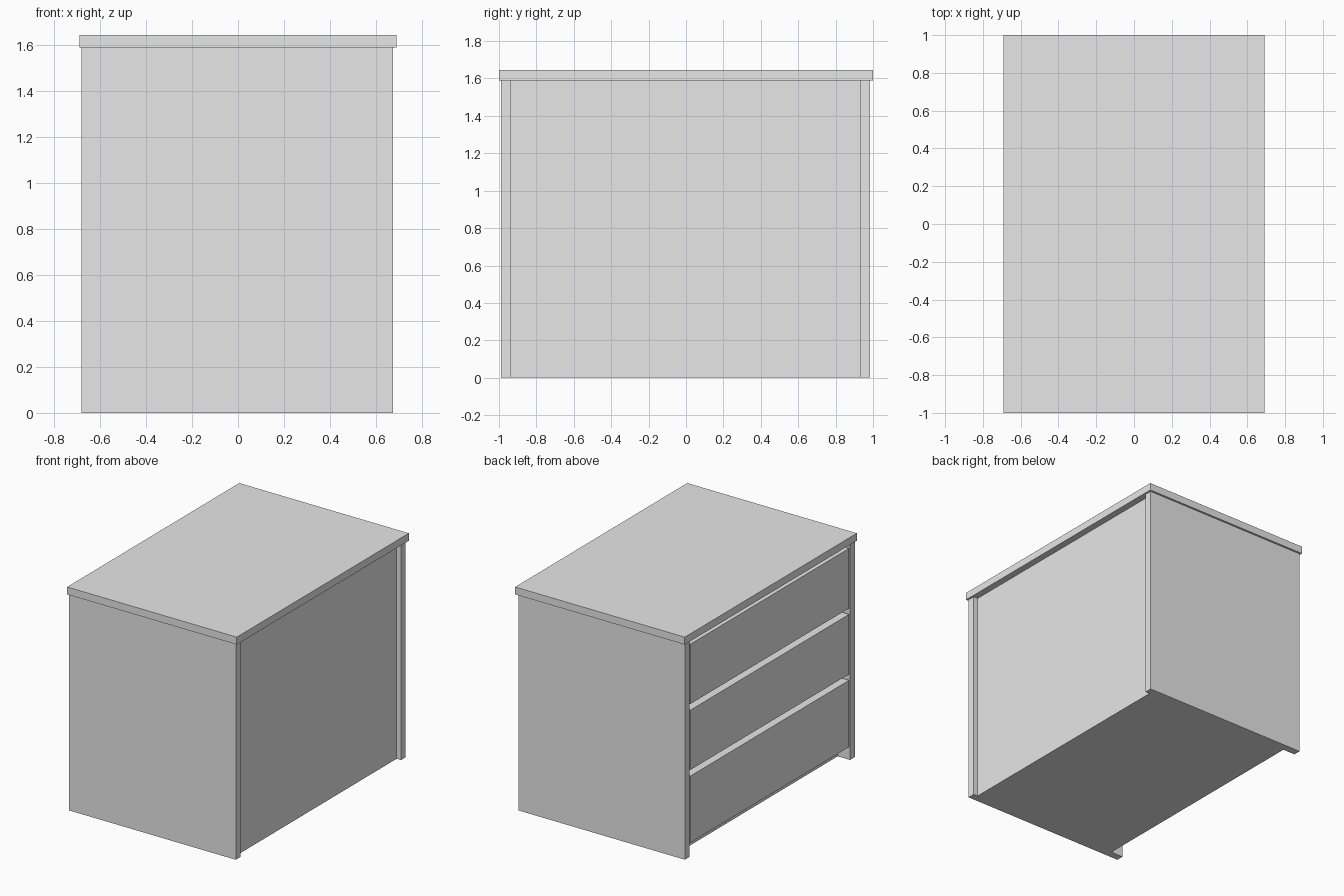
import bpy

if "Cube" in bpy.data.objects:
    bpy.data.objects.remove(bpy.data.objects["Cube"])

grey = bpy.data.materials.new("plain_grey")
grey.diffuse_color = (0.8, 0.8, 0.8, 1)
grey.use_nodes = True
grey.node_tree.nodes["Principled BSDF"].inputs["Base Color"].default_value = grey.diffuse_color


def box(name, x, y, z):
    """Box spanning the given (min, max) ranges."""
    bpy.ops.mesh.primitive_cube_add(size=1, location=[sum(r) / 2 for r in (x, y, z)])
    ob = bpy.context.object
    ob.name = name
    ob.scale = [r[1] - r[0] for r in (x, y, z)]
    bpy.ops.object.transform_apply(location=False, rotation=False, scale=True)
    ob.data.materials.append(grey)
    return ob


FRONT, BACK = -0.68, 0.675      # drawer side and rear edge of the side panels
LOW, HIGH = -0.935, 0.93        # inner faces of the side panels
TOP = 1.59

# Overhanging top and the two side panels
box("top_board", (-0.69, 0.69), (-1, 1), (TOP, 1.645))
box("side_panel_a", (FRONT, BACK), (-0.99, LOW), (0, TOP))
box("side_panel_b", (FRONT, BACK), (HIGH, 0.985), (0, TOP))

# Body set back behind the drawers, forming the kick recess and inset rear
box("carcass", (FRONT + 0.1, BACK - 0.035), (LOW, HIGH), (0, TOP))

# Three drawer fronts separated by finger gaps
for i in range(3):
    z = 0.1 + i * 0.485
    top = z + (0.485 if i == 2 else 0.435) if i else 0.59
    bottom = z if i == 0 else z + 0.05
    box(f"drawer_front_{i + 1}", (FRONT, FRONT + 0.1), (LOW + 0.01, HIGH - 0.01),
        (bottom, 0.59 + i * 0.485))
